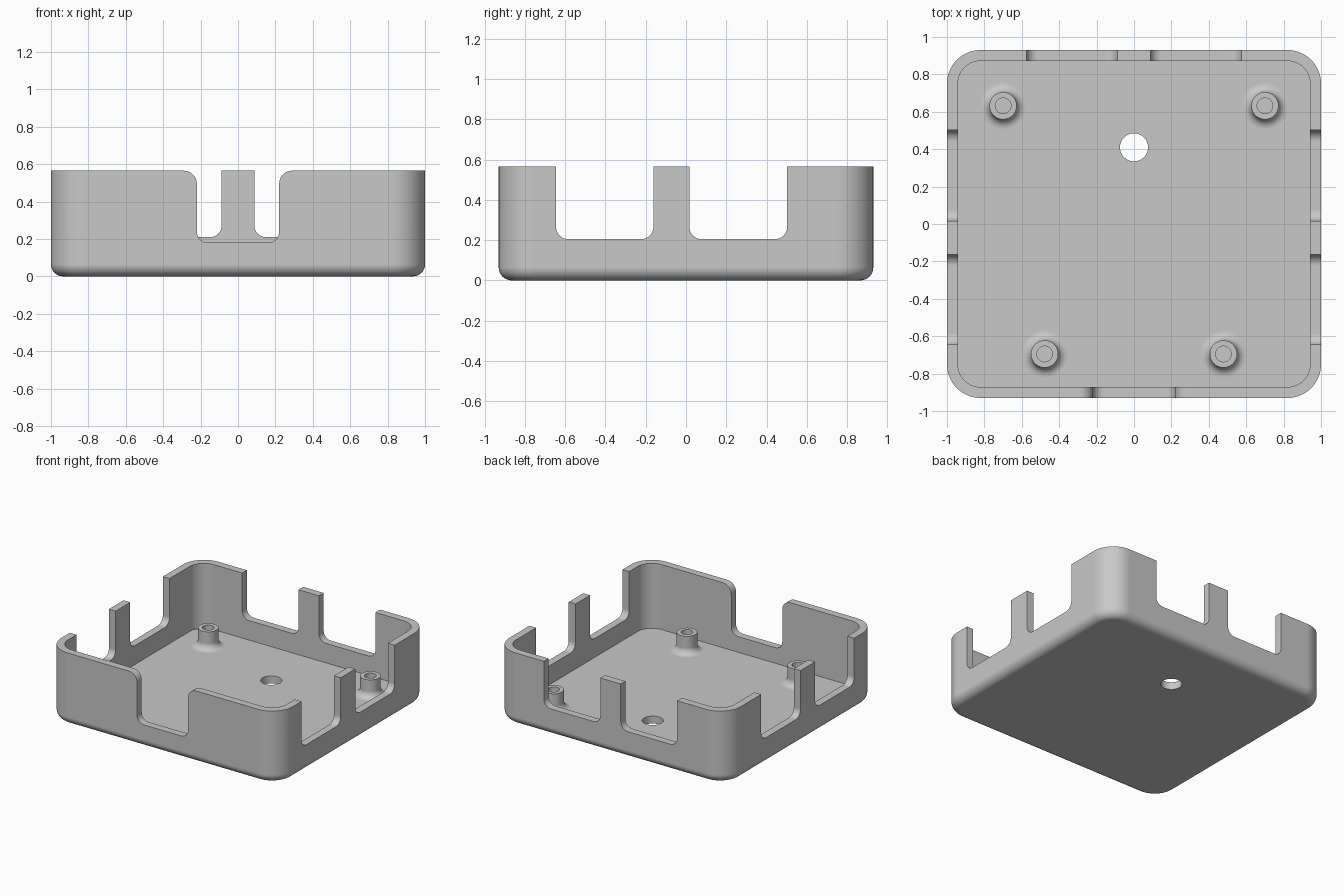
import bpy, bmesh, math
from mathutils import Vector

if "Cube" in bpy.data.objects:
    bpy.data.objects.remove(bpy.data.objects["Cube"], do_unlink=True)

HX, HY, HEIGHT = 1.0, 0.93, 0.565
CORNER, WALL, FLOOR, EDGE = 0.18, 0.058, 0.058, 0.065

grey = bpy.data.materials.new("plain grey")
grey.use_nodes = True
colour = (0.58, 0.58, 0.58, 1)
grey.diffuse_color = colour
grey.node_tree.nodes["Principled BSDF"].inputs["Base Color"].default_value = colour


def arc(cx, cy, r, start, end, steps=8):
    angles = [math.radians(start + (end - start) * i / steps) for i in range(steps + 1)]
    return [(cx + r * math.cos(a), cy + r * math.sin(a)) for a in angles]


def make_object(name, bm):
    bmesh.ops.recalc_face_normals(bm, faces=bm.faces)
    mesh = bpy.data.meshes.new(name)
    bm.to_mesh(mesh)
    bm.free()
    mesh.materials.append(grey)
    obj = bpy.data.objects.new(name, mesh)
    bpy.context.collection.objects.link(obj)
    return obj


def loft(bm, rings, closed_ends=True):
    loops = [[bm.verts.new(p) for p in ring] for ring in rings]
    n = len(loops[0])
    for a, b in zip(loops, loops[1:]):
        for i in range(n):
            j = (i + 1) % n
            bm.faces.new((a[i], a[j], b[j], b[i]))
    if closed_ends:
        bm.faces.new(loops[0])
        bm.faces.new(loops[-1])


def activate(obj):
    bpy.ops.object.select_all(action="DESELECT")
    obj.select_set(True)
    bpy.context.view_layer.objects.active = obj


def smooth(obj):
    activate(obj)
    bpy.ops.object.shade_smooth_by_angle(angle=math.radians(30))
    obj.modifiers.new("Weighted normals", "WEIGHTED_NORMAL").keep_sharp = True


def rounded_rectangle(inset, z):
    r = CORNER - inset
    x, y = HX - CORNER, HY - CORNER
    pts = []
    for k, (sx, sy) in enumerate(((1, 1), (-1, 1), (-1, -1), (1, -1))):
        pts += arc(sx * x, sy * y, r, 90 * k, 90 * k + 90, 14)
    return [(px, py, z) for px, py in pts]


# Tray shell: rounded bottom edge, outer wall, rim, inner wall, floor
bm = bmesh.new()
section = [(EDGE - d, z) for d, z in arc(0, EDGE, EDGE, 270, 360)]
section += [(0, HEIGHT), (WALL, HEIGHT), (WALL, FLOOR)]
loft(bm, [rounded_rectangle(d, z) for d, z in section])
tray = make_object("tray_shell", bm)


def notch_cutter(name, low, high, bottom, place, flare=0):
    """U-shaped slot outline, extruded through a wall; flare rounds the top corners."""
    r, over = 0.06, HEIGHT + 0.1
    pts = arc(low + r, bottom + r, r, 180, 270) + arc(high - r, bottom + r, r, 270, 360)
    if flare:
        top = HEIGHT - flare
        right = arc(high + flare, top, flare, 180, 90)
        left = arc(low - flare, top, flare, 90, 0)
        pts += right + [(high + flare, over), (low - flare, over)] + left
    else:
        pts += [(high, over), (low, over)]
    bm = bmesh.new()
    loft(bm, [[place(u, depth, z) for u, z in pts] for depth in (-0.1, 0.1)])
    return make_object(name, bm)


# Wall openings: one in front, two at the back, two on each side
cutters = [notch_cutter("front_cutter", -0.22, 0.22, 0.18,
                        lambda u, d, z: (u, d - HY, z), flare=0.07)]
for low, high in ((-0.575, -0.088), (0.088, 0.575)):
    cutters.append(notch_cutter("back_cutter", low, high, 0.21,
                                lambda u, d, z: (u, d + HY, z)))
for side in (-HX, HX):
    for low, high in ((-0.645, -0.162), (0.017, 0.502)):
        cutters.append(notch_cutter("side_cutter", low, high, 0.205,
                                    lambda u, d, z: (side + d, u, z)))

# Round hole through the floor
bm = bmesh.new()
loft(bm, [[(x, y, z) for x, y in arc(0, 0.41, 0.075, 0, 360, 40)[:-1]] for z in (-0.1, 0.2)])
cutters.append(make_object("floor_hole_cutter", bm))

for cutter in cutters:
    cutter.hide_render = True
    cut = tray.modifiers.new("Cut", "BOOLEAN")
    cut.operation, cut.solver, cut.object = "DIFFERENCE", "EXACT", cutter
    activate(tray)
    bpy.ops.object.modifier_apply(modifier=cut.name)
    bpy.data.objects.remove(cutter, do_unlink=True)
smooth(tray)

# Hollow screw posts with a flared foot
POST, BORE, FOOT, TOP = 0.073, 0.042, 0.05, FLOOR + 0.14
profile = [(BORE, FLOOR), (BORE, TOP), (POST, TOP)]
profile += arc(POST + FOOT, FLOOR + FOOT, FOOT, 180, 270)
for end, px, py in (("back", 0.70, 0.632), ("front", 0.478, -0.695)):
    for side, sign in (("left", 1), ("right", -1)):
        bm = bmesh.new()
        loft(bm, [[(x, y, z) for x, y in arc(0, 0, r, 0, 360, 32)[:-1]] for r, z in profile],
             closed_ends=False)
        post = make_object(f"{end}_{side}_screw_post", bm)
        post.location = Vector((sign * px, py, 0))
        smooth(post)
